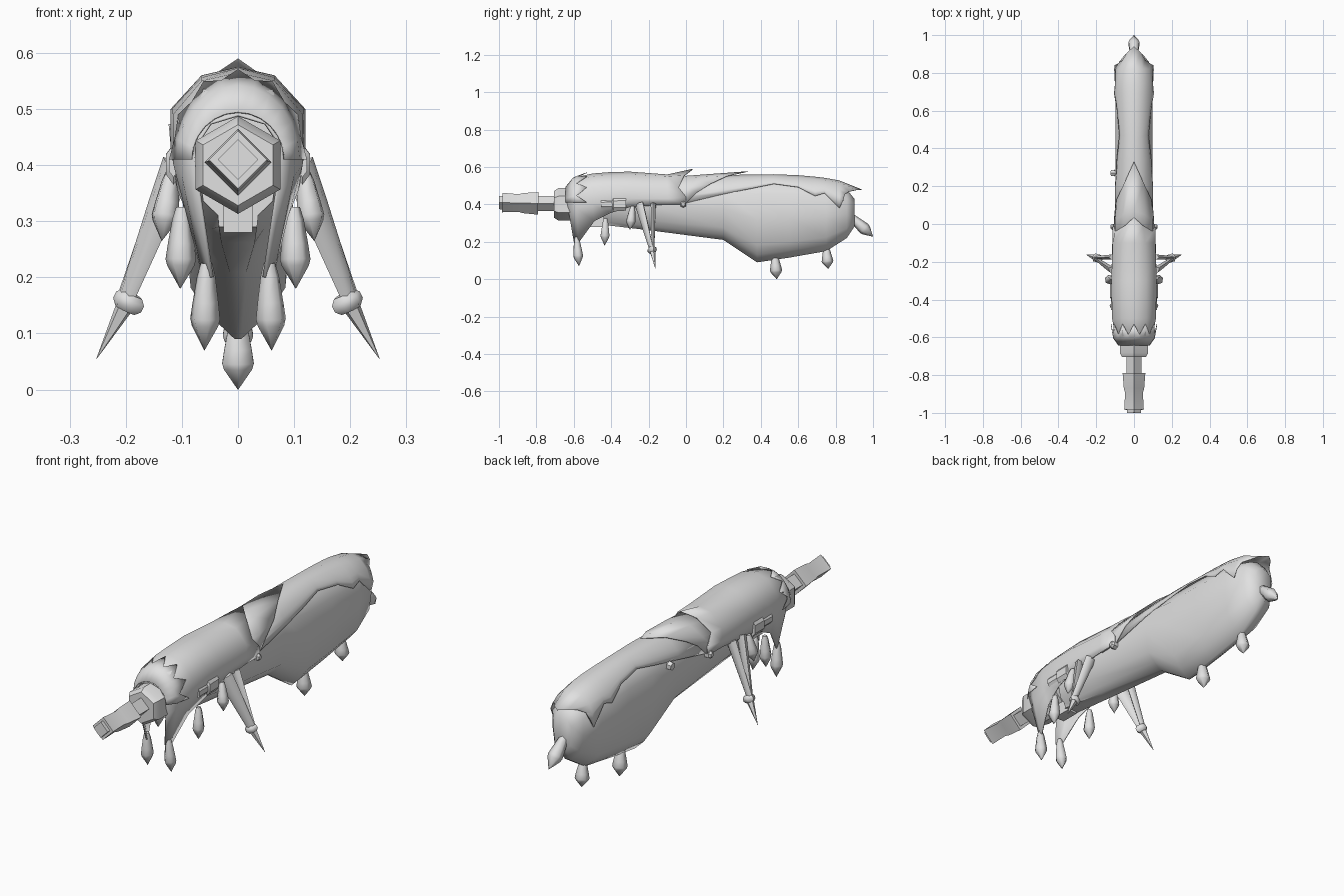
import bpy, bmesh, math
from mathutils import Vector

if "Cube" in bpy.data.objects:
    bpy.data.objects.remove(bpy.data.objects["Cube"])

grey = bpy.data.materials.new("pale grey")
grey.diffuse_color = (0.75, 0.75, 0.75, 1)
grey.use_nodes = True
grey.node_tree.nodes["Principled BSDF"].inputs["Base Color"].default_value = grey.diffuse_color


def finish(name, bm, angle=40, thickness=0):
    bmesh.ops.remove_doubles(bm, verts=bm.verts, dist=0.0004)
    bmesh.ops.recalc_face_normals(bm, faces=bm.faces)
    me = bpy.data.meshes.new(name)
    bm.to_mesh(me)
    bm.free()
    me.materials.append(grey)
    ob = bpy.data.objects.new(name, me)
    bpy.context.collection.objects.link(ob)
    bpy.ops.object.select_all(action='DESELECT')
    ob.select_set(True)
    bpy.context.view_layer.objects.active = ob
    if thickness:
        mod = ob.modifiers.new("thickness", 'SOLIDIFY')
        mod.thickness = thickness
        mod.offset = -1
    bpy.ops.object.shade_smooth_by_angle(angle=math.radians(angle))
    return ob


def loft(name, rows, closed=False, thickness=0, angle=50):
    """Skin half rows of (y, x, z), top centre to lower edge, mirrored in x."""
    bm = bmesh.new()
    rings = []
    for row in rows:
        full = [(-x, y, z) for y, x, z in reversed(row[1:])] + [(x, y, z) for y, x, z in row]
        rings.append([bm.verts.new(p) for p in full])
    n = len(rings[0])
    for a, b in zip(rings, rings[1:]):
        for i in range(n if closed else n - 1):
            j = (i + 1) % n
            bm.faces.new((a[i], a[j], b[j], b[i]))
    if closed:
        bm.faces.new(rings[0])
        bm.faces.new(rings[-1])
    return finish(name, bm, angle, thickness)


def tube(name, start, end, profile, sides=6, squash=1, angle=30):
    """Turned part along a line; profile holds (fraction along, radius)."""
    bm = bmesh.new()
    s, e = Vector(start), Vector(end)
    q = (e - s).to_track_quat('Z', 'Y')
    rings = []
    for t, r in profile:
        c = s.lerp(e, t)
        rings.append([bm.verts.new(c + q @ Vector((
            r * squash * math.cos(math.pi / 2 + k * math.tau / sides),
            r * math.sin(math.pi / 2 + k * math.tau / sides), 0))) for k in range(sides)])
    for a, b in zip(rings, rings[1:]):
        for i in range(sides):
            j = (i + 1) % sides
            bm.faces.new((a[i], a[j], b[j], b[i]))
    bm.faces.new(rings[0])
    bm.faces.new(rings[-1])
    return finish(name, bm, angle)


def box(name, lo, hi):
    bm = bmesh.new()
    bmesh.ops.create_cube(bm, size=1)
    for v in bm.verts:
        v.co = [(a + b) / 2 + c * (b - a) for a, b, c in zip(lo, hi, v.co)]
    return finish(name, bm)


def sheet(y, *pts):
    return [(y, x, z) for x, z in pts]


# Stock and fore-end: top, half width, bottom and keel half width along y
def body_row(y, t, w, b, k):
    h = t - b
    return sheet(y, (0, t), (w * .55, t - .05 * h), (w, t - .2 * h), (w, b + .5 * h),
                 (w * .86, b + .2 * h), (w * .5, b + .09 * h), (k, b))


loft("stock_body", [body_row(*r) for r in (
    (-.44, .52, .072, .29, .034), (-.2, .53, .092, .262, .03), (.2, .54, .097, .21, .015),
    (.38, .545, .098, .09, .006), (.55, .54, .098, .115, .008), (.75, .515, .095, .15, .01),
    (.86, .48, .078, .22, .015), (.90, .43, .045, .28, .015))], closed=True, angle=60)
box("fore_end_block", (-.026, -.52, .28), (.026, -.43, .34))

# Barrel, muzzle and collar
tube("barrel", (0, -.82, .405), (0, -.5, .405), [(0, .041), (1, .041)], 4)
tube("muzzle", (0, -1, .41), (0, -.79, .405),
     [(0, .02), (0, .036), (.08, .036), (.08, .052), (.5, .047), (.62, .054), (1, .060)], 4)
tube("collar", (0, -.705, .40), (0, -.58, .40), [(0, .072), (.18, .087), (1, .087)], 6)

# Front cloth with hanging corners and a raised rear point
loft("front_cloth", [
    [(-.64, 0, .49), (-.64, .05, .475), (-.64, .08, .43), (-.625, .07, .345), (-.60, .048, .20)],
    [(-.59, 0, .545), (-.59, .06, .53), (-.59, .10, .47), (-.585, .10, .38), (-.575, .062, .195)],
    [(-.5, 0, .565), (-.5, .065, .55), (-.5, .116, .49), (-.5, .115, .40), (-.49, .09, .31)],
    [(-.4, 0, .573), (-.4, .065, .556), (-.4, .118, .50), (-.4, .118, .42), (-.4, .108, .355)],
    sheet(-.3, (0, .575), (.065, .56), (.12, .50), (.12, .43), (.115, .385)),
    sheet(-.1, (0, .56), (.06, .55), (.113, .49), (.115, .43), (.112, .40)),
    [(.035, 0, .59), (-.01, .05, .555), (-.04, .10, .49), (0, .112, .44), (0, .112, .40)],
], thickness=.005)

# Zigzag hood over the front of the cloth
arc = [math.radians(a) for a in range(0, 91, 15)]


def hood_ring(y, rx, rz, notch=(0, 0, 0)):
    return [(y + (i % 2) * notch[0], (rx + (i % 2) * notch[1]) * math.sin(a),
             .41 + (rz + (i % 2) * notch[2]) * math.cos(a)) for i, a in enumerate(arc)]


loft("hood", [hood_ring(-.643, .084, .085),
              hood_ring(-.605, .110, .132), hood_ring(-.53, .123, .161, (-.055, -.006, -.015))],
     thickness=.003)

# Middle and rear cloths
loft("middle_cloth", [
    sheet(-.10, (0, .545), (.06, .53), (.10, .48), (.105, .44), (.105, .40)),
    [(.07, 0, .558), (.05, .055, .545), (.02, .10, .49), (-.02, .105, .45), (-.05, .106, .40)],
    [(.33, 0, .577), (.22, .05, .553), (.13, .092, .51), (.06, .104, .465), (.0, .106, .405)],
], thickness=.003)
loft("rear_cloth", [
    sheet(-.03, (0, .54), (.05, .525), (.094, .475), (.1, .44), (.101, .40)),
    sheet(.2, (0, .556), (.05, .541), (.092, .495), (.099, .475), (.101, .455)),
    sheet(.35, (0, .560), (.046, .547), (.078, .515), (.085, .500), (.091, .485)),
    sheet(.47, (0, .561), (.04, .550), (.066, .528), (.072, .520), (.078, .510)),
    sheet(.6, (0, .556), (.045, .543), (.078, .513), (.084, .504), (.09, .492)),
    sheet(.69, (0, .548), (.05, .535), (.09, .492), (.099, .47), (.106, .445)),
    sheet(.74, (0, .542), (.05, .53), (.088, .492), (.098, .475), (.101, .46)),
    sheet(.82, (0, .528), (.045, .518), (.082, .48), (.097, .44), (.105, .38)),
    [(.94, 0, .48), (.91, .035, .478), (.87, .06, .468), (.85, .085, .455), (.84, .103, .42)],
], thickness=.003)

# Tassels
TASSEL = [(0, .010), (.15, .016), (.45, .0225), (.64, .026), (.72, .023), (1, .0005)]


def tassel(name, top, tip, size=1):
    tube(name, top, tip, [(t, r * size) for t, r in TASSEL], 6, angle=65)


for side, s in (("left", -1), ("right", 1)):
    tassel("front_tassel_" + side, (s * .056, -.585, .225), (s * .060, -.572, .07), 1.05)
    tassel("second_tassel_" + side, (s * .10, -.43, .325), (s * .103, -.435, .18), 1.05)
    tassel("third_tassel_" + side, (s * .118, -.285, .39), (s * .136, -.30, .265), 1)
    # Side mounts and pegs
    tube("side_mount_" + side, (s * .115, -.455, .40), (s * .115, -.32, .402),
         [(0, .022), (.45, .022), (.5, .036), (1, .036)], 6, .42)
    tube("peg_" + side, (s * .095, -.015, .40), (s * .124, -.015, .40),
         [(0, .018), (.7, .018), (1, .010)], 6)
    # Bipod leg: two flattened struts, a joint ring and a spike
    tube("leg_strut_" + side, (s * .108, -.25, .40), (s * .20, -.185, .16),
         [(0, .034), (.3, .030), (1, .017)], 6, .55, 50)
    tube("rear_strut_" + side, (s * .108, -.175, .40), (s * .20, -.177, .165),
         [(0, .026), (1, .015)], 6, .6, 50)
    tube("leg_joint_" + side, (s * .188, -.183, .17), (s * .202, -.179, .142),
         [(0, .020), (.3, .029), (.7, .029), (1, .020)], 6, .85, 50)
    tube("leg_spike_" + side, (s * .198, -.18, .155), (s * .252, -.163, .055),
         [(0, .018), (1, .0005)], 5)

tassel("belly_tassel", (0, .475, .13), (0, .485, .0), 1.25)
tassel("heel_tassel", (0, .75, .17), (0, .76, .055), 1.2)
tassel("tail_tassel", (0, .87, .345), (0, 1, .228), 1.25)

# Bolt handle on one side
tube("bolt_handle", (-.07, .27, .46), (-.122, .27, .455), [(0, .014), (.6, .014), (.6, .02), (1, .018)], 6)
